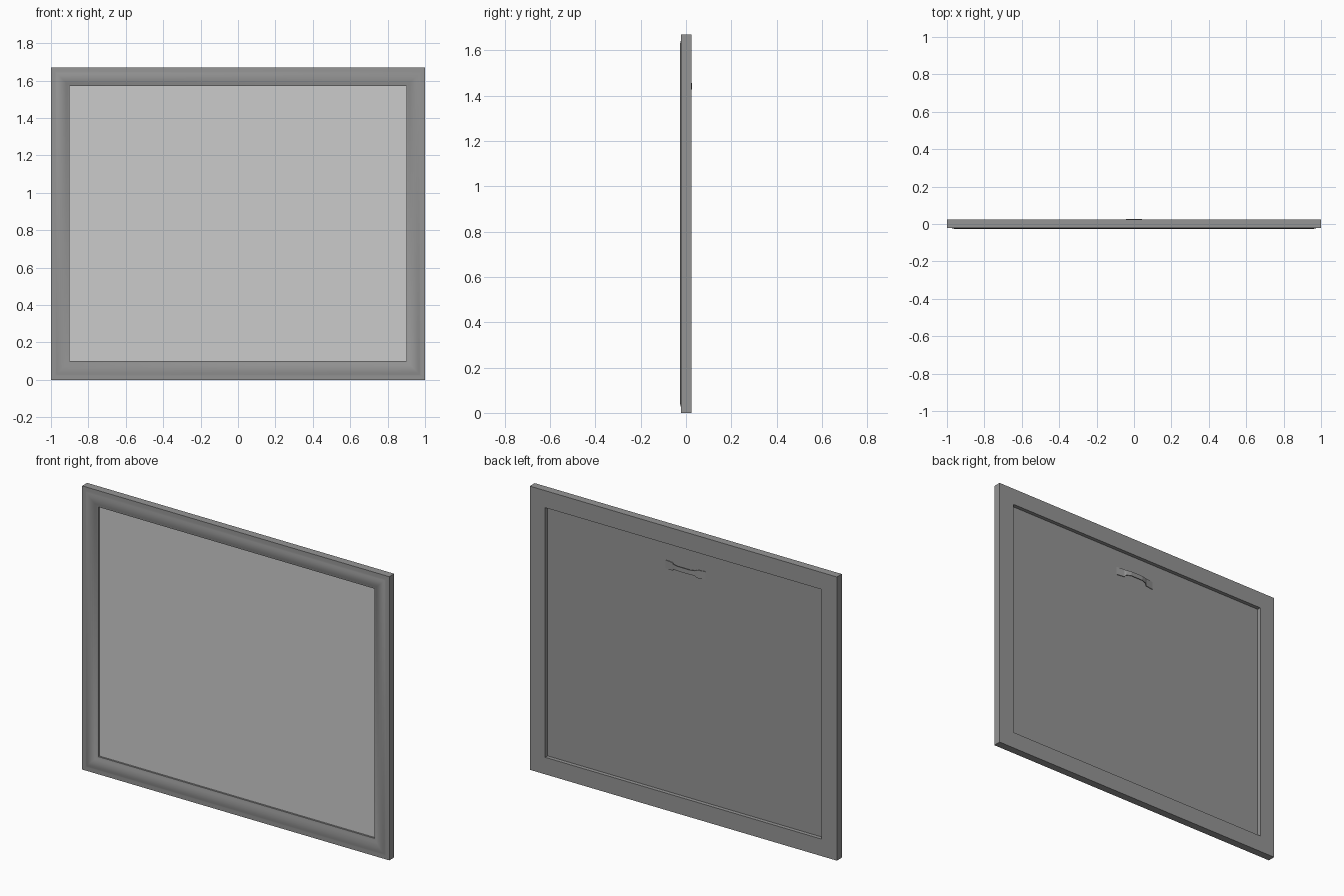
import bpy, bmesh, math

if "Cube" in bpy.data.objects:
    bpy.data.objects.remove(bpy.data.objects["Cube"])

W, H = 1.0, 1.67      # half width, full height
RAIL = 0.1            # width of the frame rails


def material(name, grey):
    m = bpy.data.materials.new(name)
    m.diffuse_color = (grey, grey, grey, 1)
    m.use_nodes = True
    m.node_tree.nodes["Principled BSDF"].inputs["Base Color"].default_value = m.diffuse_color
    return m


def finish(bm, name, mat=None, smooth=None):
    bmesh.ops.recalc_face_normals(bm, faces=bm.faces)
    me = bpy.data.meshes.new(name)
    bm.to_mesh(me)
    bm.free()
    ob = bpy.data.objects.new(name, me)
    bpy.context.collection.objects.link(ob)
    if mat:
        me.materials.append(mat)
    if smooth:
        bpy.ops.object.select_all(action='DESELECT')
        ob.select_set(True)
        bpy.context.view_layer.objects.active = ob
        bpy.ops.object.shade_smooth_by_angle(angle=math.radians(smooth))
    return ob


def box(name, x, y0, y1, z0, z1, mat=None):
    bm = bmesh.new()
    bmesh.ops.create_cube(bm, size=1)
    for v in bm.verts:
        v.co = (v.co.x * 2 * x, y0 if v.co.y < 0 else y1, z0 if v.co.z < 0 else z1)
    return finish(bm, name, mat)


dark = material("dark_grey", 0.3)

# Moulded frame: one cross-section (inset, depth) mitred round the four corners
profile = [(0, 0.025), (0, -0.021), (0.022, -0.021), (0.03, -0.0235),
           (0.04, -0.0262), (0.05, -0.0275), (0.06, -0.027), (0.07, -0.025),
           (0.08, -0.0215), (0.09, -0.0165), (RAIL, -0.0145), (RAIL, 0.025)]
bm = bmesh.new()
rings = []
for sx, top in ((-1, 0), (1, 0), (1, 1), (-1, 1)):
    rings.append([bm.verts.new((sx * (W - d), y, H - d if top else d)) for d, y in profile])
n = len(profile)
for i in range(4):
    a, b = rings[i], rings[(i + 1) % 4]
    for j in range(n):
        k = (j + 1) % n
        bm.faces.new((a[j], a[k], b[k], b[j]))
finish(bm, "frame", dark, 30)

# Picture sheet in front, backing board behind
box("picture_sheet", W - RAIL, -0.004, -0.002, RAIL, H - RAIL)
box("backing_board", W - RAIL, -0.002, 0.002, RAIL, H - RAIL, dark)

# Hanger: bowed metal strip with wider end tabs (x, outer depth, low z, high z)
half = [(0.13, 0.005, 1.413, 1.46), (0.08, 0.012, 1.413, 1.46),
        (0.07, 0.018, 1.425, 1.455), (0.04, 0.026, 1.428, 1.455)]
stations = [(-x, y, a, b) for x, y, a, b in half] + half[::-1]
bm = bmesh.new()
loops = [[bm.verts.new(p) for p in ((x, y, a), (x, y, b), (x, y - 0.004, b), (x, y - 0.004, a))]
         for x, y, a, b in stations]
for p, q in zip(loops, loops[1:]):
    for j in range(4):
        k = (j + 1) % 4
        bm.faces.new((p[j], p[k], q[k], q[j]))
bm.faces.new(loops[0])
bm.faces.new(loops[-1])
finish(bm, "hanger", dark)
